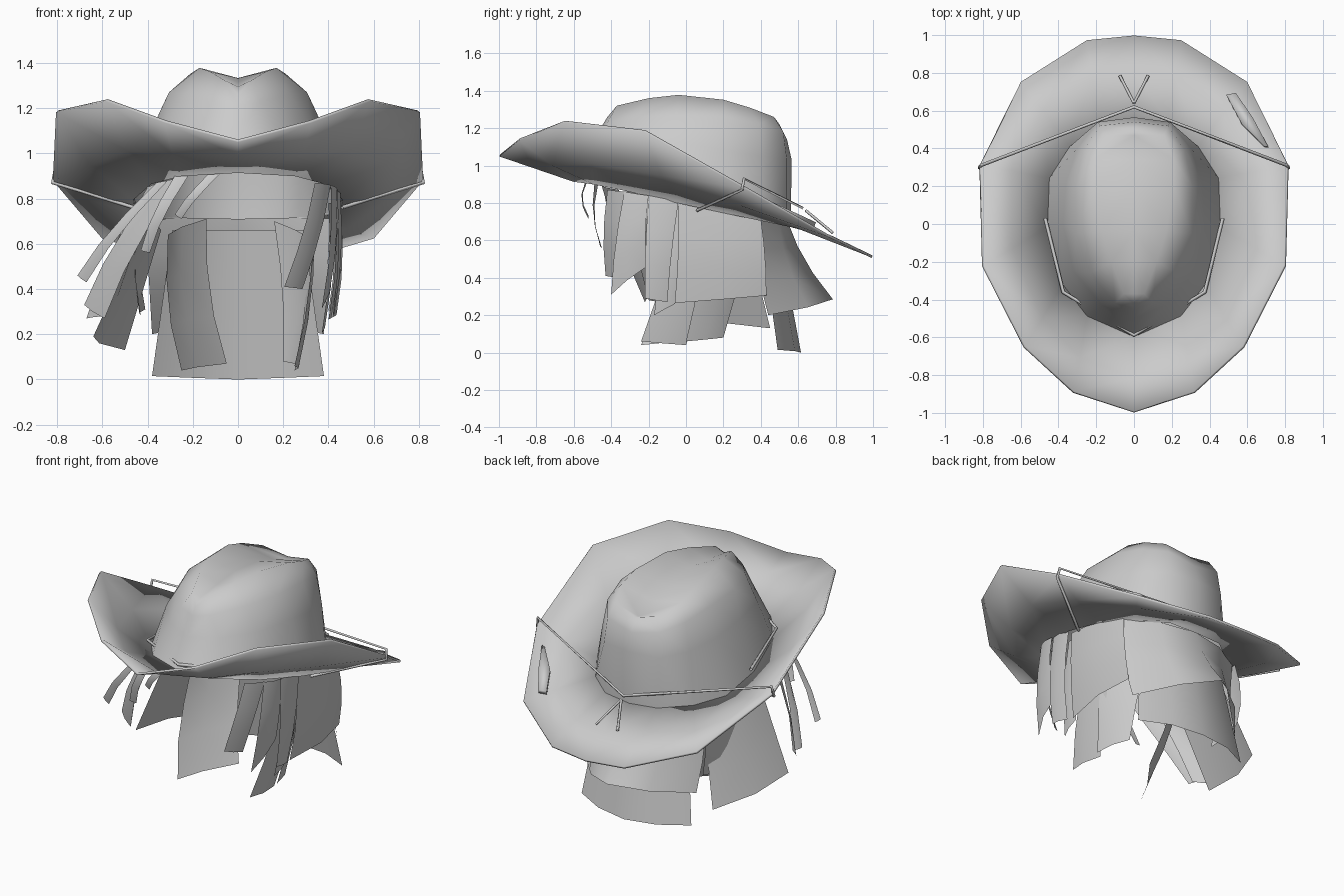
import bpy, bmesh
from mathutils import Vector as V

if "Cube" in bpy.data.objects:
    bpy.data.objects.remove(bpy.data.objects["Cube"])


def make_object(name, verts, faces, mirror=False, thick=0.0, angle=0.9):
    me = bpy.data.meshes.new(name)
    bm = bmesh.new()
    vs = [bm.verts.new(v) for v in verts]
    for f in faces:
        bm.faces.new([vs[i] for i in f])
    bmesh.ops.remove_doubles(bm, verts=bm.verts, dist=0.001)
    bmesh.ops.recalc_face_normals(bm, faces=bm.faces)
    bm.to_mesh(me)
    bm.free()
    ob = bpy.data.objects.new(name, me)
    bpy.context.collection.objects.link(ob)
    if mirror:
        m = ob.modifiers.new("mirror", 'MIRROR')
        m.use_clip = True
        m.merge_threshold = 0.002
    if thick:
        s = ob.modifiers.new("thickness", 'SOLIDIFY')
        s.thickness = thick
        s.offset = 0
    bpy.ops.object.select_all(action='DESELECT')
    ob.select_set(True)
    bpy.context.view_layer.objects.active = ob
    bpy.ops.object.shade_smooth_by_angle(angle=angle)
    return ob


def loft(name, rings, **kw):
    """Skin open half rings with equal point counts."""
    n = len(rings[0])
    faces = [(r * n + i, r * n + i + 1, (r + 1) * n + i + 1, (r + 1) * n + i)
             for r in range(len(rings) - 1) for i in range(n - 1)]
    return make_object(name, [p for r in rings for p in r], faces, **kw)


def cord(name, pts, radius):
    cu = bpy.data.curves.new(name, 'CURVE')
    cu.dimensions = '3D'
    cu.bevel_depth = radius
    cu.bevel_resolution = 0
    sp = cu.splines.new('POLY')
    sp.points.add(len(pts) - 1)
    for p, co in zip(sp.points, pts):
        p.co = (*co, 1)
    ob = bpy.data.objects.new(name, cu)
    bpy.context.collection.objects.link(ob)


def lock(name, tl, tr, bl, br, bulge=0.05, mirror=False):
    """A flat hair lock from a top edge to a bottom edge, bowed outward."""
    tl, tr, bl, br = V(tl), V(tr), V(bl), V(br)
    rows = []
    for k in range(4):
        t = k / 3
        a, b = tl.lerp(bl, t), tr.lerp(br, t)
        mid = (a + b) / 2
        out = V((mid.x, mid.y, 0)).normalized()
        push = out * bulge * 4 * t * (1 - t)
        crown = out * (b - a).length * 0.08
        if mirror and abs(b.x) < 0.001:
            push.x = 0
        rows.append([a + push, mid + push + crown, b + push])
    loft(name, rows, mirror=mirror)


# Hat: half rings run from front centre round +x to back centre
base = [(0, -.60, .92), (.25, -.49, .905), (.38, -.32, .87), (.46, -.02, .80),
        (.45, .24, .745), (.34, .41, .72), (.18, .54, .71), (0, .56, .70)]
waist = [(0, -.50, 1.10), (.17, -.43, 1.11), (.32, -.25, 1.12), (.375, 0, 1.12),
         (.36, .22, 1.08), (.30, .40, 1.05), (.19, .54, 1.03), (0, .565, 1.03)]
shoulder = [(0, -.45, 1.21), (.10, -.42, 1.23), (.23, -.26, 1.26), (.305, -.05, 1.27),
            (.31, .20, 1.26), (.27, .39, 1.22), (.18, .52, 1.18), (0, .54, 1.14)]
ridge = [(0, -.42, 1.26), (.055, -.37, 1.32), (.12, -.20, 1.36), (.17, -.04, 1.378),
         (.21, .20, 1.352), (.21, .34, 1.31), (.16, .47, 1.26), (0, .50, 1.22)]
crease = [(0, y, z - .045 * min(1, x * 10)) for x, y, z in ridge]
loft("hat_crown", [base, waist, shoulder, ridge, crease], mirror=True, angle=1.3)

edge = [(0, -.995, 1.055), (.32, -.89, 1.14), (.58, -.65, 1.235), (.80, -.22, 1.185),
        (.815, .31, .885), (.60, .75, .63), (.25, .97, .525), (0, .995, .512)]
sag = [0, .03, .055, .06, .025, .0, -.01, -.01]
middle = [tuple(V(b).lerp(V(e), .55) - V((0, 0, s))) for b, e, s in zip(base, edge, sag)]
loft("hat_brim", [base, middle, edge], mirror=True, thick=.014)

# Cords: band round the crown front, tie over the rear brim, loose tails
cord("hat_band", [(s * x, y, z) for s, x, y, z in
                  [(-1, .47, .03, .84), (-1, .375, -.36, .925), (1, 0, -.59, .96),
                   (1, .375, -.36, .925), (1, .47, .03, .84)]], .01)
cord("brim_tie", [(-.46, .06, .76), (-.82, .30, .87), (-.81, .31, .93), (0, .62, .775),
                  (.81, .31, .93), (.82, .30, .87), (.46, .06, .76)], .009)
for s in (-1, 1):
    cord("tie_tail", [(0, .64, .76), (s * .075, .785, .64)], .008)

# Leaf-shaped patch on the rear right of the brim
make_object("brim_patch",
            [(.49, .68, .685), (.54, .69, .685), (.63, .56, .74), (.71, .41, .815),
             (.69, .41, .805), (.57, .53, .745)], [(0, 1, 2, 3, 4, 5)], thick=.025)

# Back hair, mirrored: top edge, bottom edge, bulge
lock("back_hair_upper", (.41, .38, .72), (0, .54, .71), (.38, .44, .20), (0, .785, .285), -.03, True)
lock("back_hair_lower", (.29, .40, .66), (0, .49, .66), (.38, .49, .015), (0, .615, 0), 0, True)

# Right-hand hair hangs straight
right = {
    "right_side_hair": ((.43, -.04, .80), (.41, .40, .72), (.40, -.06, .265), (.40, .43, .305)),
    "right_inner_front": ((.33, -.02, .66), (.31, .22, .68), (.25, -.24, .06), (.25, 0, .04)),
    "right_inner_back": ((.32, .10, .62), (.16, .35, .70), (.27, 0, .06), (.20, .20, .08)),
    "right_strand_1": ((.34, -.42, .87), (.41, -.32, .86), (.205, -.43, .41), (.285, -.36, .40)),
    "right_strand_2": ((.41, -.33, .86), (.44, -.20, .84), (.37, -.40, .31), (.41, -.21, .46)),
    "right_strand_3": ((.43, -.20, .84), (.45, -.04, .81), (.42, -.22, .29), (.41, -.10, .27)),
    "right_strand_4": ((.40, -.10, .78), (.40, .06, .78), (.37, -.17, .20), (.38, -.06, .26)),
}
for name, p in right.items():
    lock(name, *p, bulge=.02)

# Left-hand hair blows outward
left = {
    "left_side_hair": ((-.43, .12, .77), (-.41, .40, .72), (-.43, .17, .28), (-.41, .42, .31)),
    "left_flared_hair": ((-.36, -.14, .80), (-.34, .32, .66), (-.64, -.10, .19), (-.50, .45, .13)),
    "left_inner_hair": ((-.31, -.02, .64), (-.14, .26, .71), (-.25, -.24, .04), (-.05, .08, .07)),
    "left_strand_1": ((-.36, -.42, .87), (-.31, -.44, .88), (-.71, -.32, .46), (-.67, -.32, .43)),
    "left_strand_2": ((-.36, -.36, .87), (-.26, -.45, .89), (-.68, -.18, .33), (-.59, -.22, .27)),
    "left_strand_3": ((-.40, -.22, .85), (-.34, -.32, .87), (-.67, -.14, .27), (-.60, -.20, .28)),
    "left_strand_4": ((-.28, -.47, .90), (-.22, -.49, .90), (-.43, -.46, .57), (-.39, -.45, .56)),
    "left_strand_5": ((-.13, -.53, .91), (-.08, -.54, .91), (-.28, -.52, .73), (-.25, -.52, .71)),
}
for name, p in left.items():
    lock(name, *p, bulge=.0 if "flared" in name else .03)
